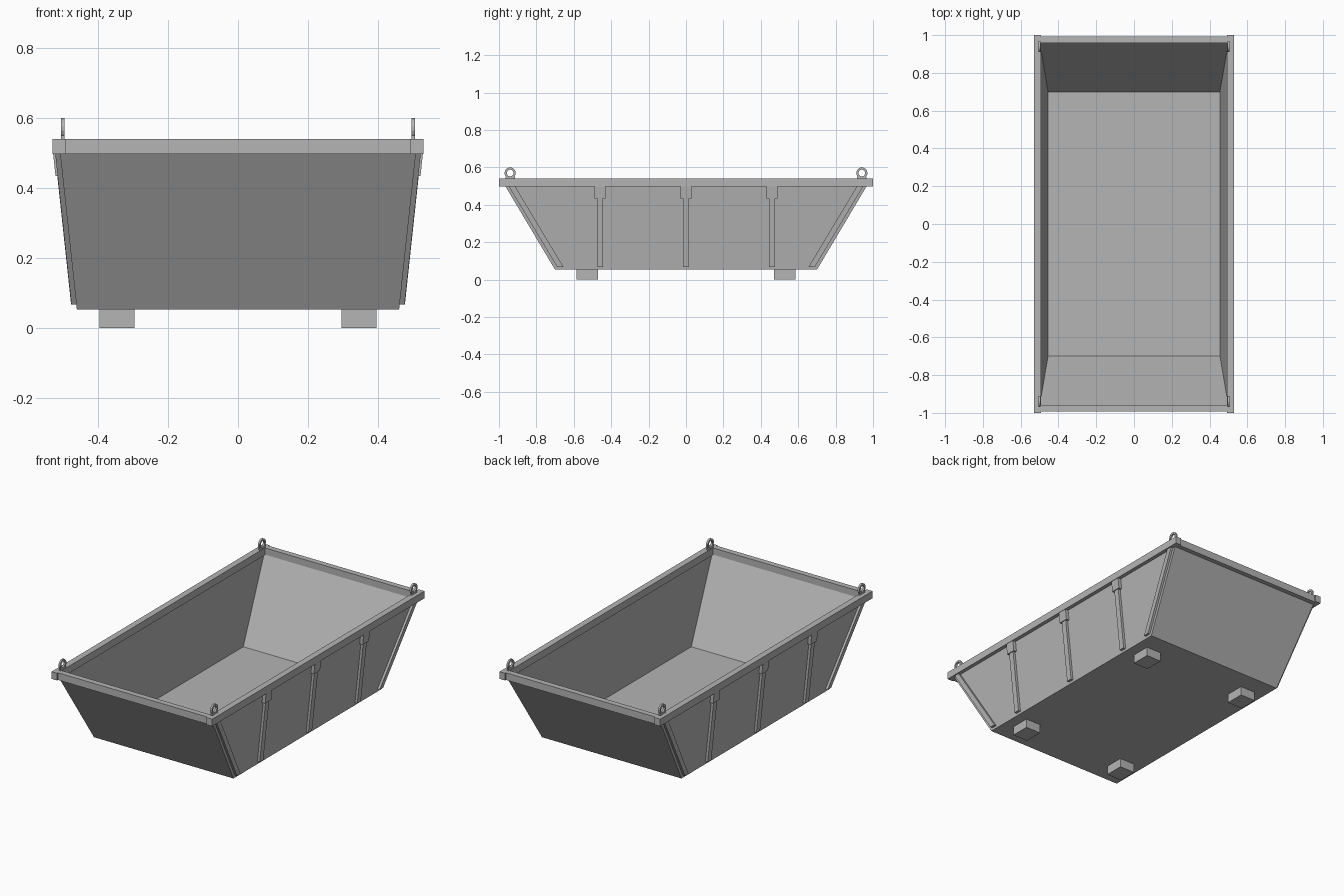
import bpy, bmesh, math

if "Cube" in bpy.data.objects:
    bpy.data.objects.remove(bpy.data.objects["Cube"])

steel = bpy.data.materials.new("grey_steel")
steel.diffuse_color = (0.46, 0.46, 0.46, 1)
steel.use_nodes = True
steel.node_tree.nodes["Principled BSDF"].inputs["Base Color"].default_value = steel.diffuse_color

Z0, Z1 = 0.053, 0.5          # underside and top of the tub walls
SIGNS = [(sx, sy) for sx in (-1, 1) for sy in (-1, 1)]


def finish(name, bm):
    bmesh.ops.recalc_face_normals(bm, faces=bm.faces[:])
    me = bpy.data.meshes.new(name)
    bm.to_mesh(me)
    bm.free()
    me.materials.append(steel)
    ob = bpy.data.objects.new(name, me)
    bpy.context.collection.objects.link(ob)
    return ob


def loft(bm, rings, caps=True, closed=False):
    """Skin a row of equal rings, with end caps or closed into a loop."""
    vs = [[bm.verts.new(p) for p in r] for r in rings]
    n = len(vs[0])
    pairs = list(zip(vs, vs[1:])) + ([(vs[-1], vs[0])] if closed else [])
    for a, b in pairs:
        for i in range(n):
            j = (i + 1) % n
            bm.faces.new((a[i], a[j], b[j], b[i]))
    if caps:
        bm.faces.new(vs[0])
        bm.faces.new(vs[-1])


def rect(x0, x1, y0, y1, z):
    return [(x0, y0, z), (x1, y0, z), (x1, y1, z), (x0, y1, z)]


def box(name, x0, x1, y0, y1, z0, z1):
    bm = bmesh.new()
    loft(bm, [rect(x0, x1, y0, y1, z0), rect(x0, x1, y0, y1, z1)])
    return finish(name, bm)


def wall_x(z):
    return 0.46 + 0.048 * (z - Z0) / (Z1 - Z0)


def rib(name, side, y_low, y_high, width, z_low, z_high, depth):
    """Bar lying against the sloped side wall."""
    bm = bmesh.new()
    rings = []
    for y, z in ((y_low, z_low), (y_high, z_high)):
        x = wall_x(z)
        rings.append(rect(side * (x - 0.004), side * (x + depth),
                          y - width / 2, y + width / 2, z))
    loft(bm, rings)
    return finish(name, bm)


# Tapered open tub: outside skin, top lip, inside skin
bm = bmesh.new()
frames = [(0.46, 0.70, Z0), (0.508, 0.966, Z1),
          (0.499, 0.958, Z1), (0.455, 0.70, Z0 + 0.006)]
loft(bm, [rect(-x, x, -y, y, z) for x, y, z in frames])
finish("tub", bm)

# Top rim: two full-length side bars with end bars between them
for s in (-1, 1):
    box("rim_side", *sorted((s * 0.493, s * 0.53)), -1, 1, 0.497, 0.54)
    box("rim_end", -0.494, 0.494, *sorted((s * 0.958, s * 0.992)), 0.497, 0.54)

# Side stiffeners with wider gussets under the rim
for s in (-1, 1):
    for y in (-0.46, 0, 0.46):
        rib("side_rib", s, y, y, 0.034, 0.068, 0.498, 0.015)
        rib("rib_gusset", s, y, y, 0.058, 0.435, 0.498, 0.020)

# Sloped corner ribs, feet and lifting eyes at the four corners
for sx, sy in SIGNS:
    rib("corner_rib", sx, sy * 0.672, sy * 0.930, 0.034, 0.068, 0.498, 0.014)
    box("foot", *sorted((sx * 0.295, sx * 0.395)),
        *sorted((sy * 0.47, sy * 0.585)), 0, Z0 + 0.003)

    # Flat ring swept from a rectangular section
    bm = bmesh.new()
    rings = []
    for i in range(16):
        a = 2 * math.pi * (i + 0.5) / 16
        rings.append([(sx * x, sy * 0.94 + r * math.cos(a), 0.57 + r * math.sin(a))
                      for x, r in ((0.495, 0.018), (0.506, 0.018),
                                   (0.506, 0.030), (0.495, 0.030))])
    loft(bm, rings, caps=False, closed=True)
    finish("lifting_eye", bm)
    box("eye_base", *sorted((sx * 0.495, sx * 0.506)),
        *sorted((sy * 0.915, sy * 0.965)), 0.535, 0.55)
